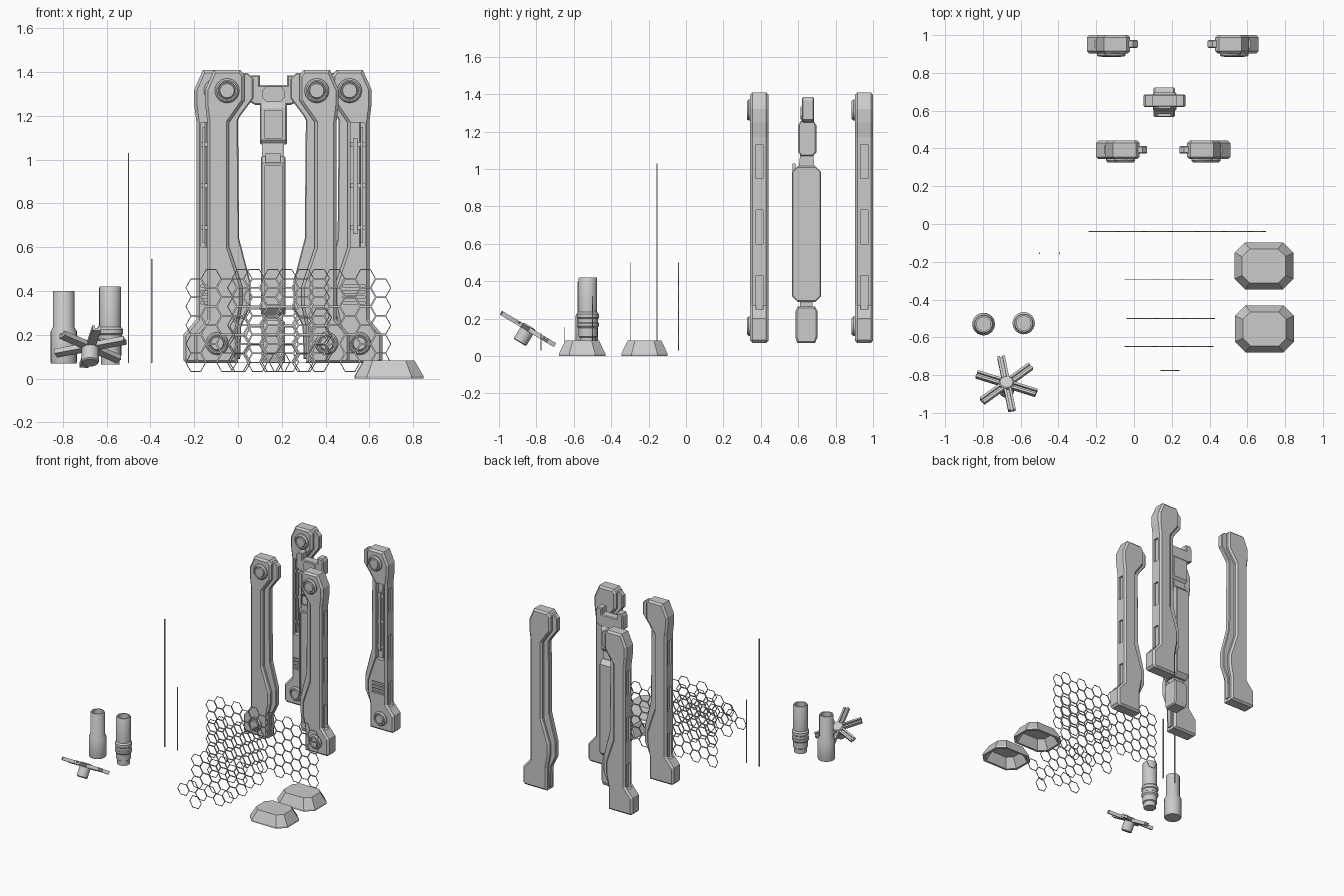
import bpy, bmesh, math
from mathutils import Matrix, Vector

if "Cube" in bpy.data.objects:
    bpy.data.objects.remove(bpy.data.objects["Cube"])

def finish(name, bm, smooth=False):
    bmesh.ops.recalc_face_normals(bm, faces=bm.faces)
    me = bpy.data.meshes.new(name)
    bm.to_mesh(me)
    bm.free()
    ob = bpy.data.objects.new(name, me)
    bpy.context.collection.objects.link(ob)
    if smooth:
        bpy.ops.object.select_all(action='DESELECT')
        ob.select_set(True)
        bpy.context.view_layer.objects.active = ob
        bpy.ops.object.shade_smooth_by_angle(angle=math.radians(35))
    return ob

def prism(name, pts, a, b, axis='y', bevel=0):
    """Extrude an (x,z) outline along y, or a (y,z) outline along x."""
    bm = bmesh.new()
    pos = lambda p, d: (p[0], d, p[1]) if axis == 'y' else (d, p[0], p[1])
    lo = [bm.verts.new(pos(p, a)) for p in pts]
    hi = [bm.verts.new(pos(p, b)) for p in pts]
    n = len(pts)
    caps = [bm.faces.new(lo), bm.faces.new(hi)]
    for i in range(n):
        bm.faces.new((lo[i], lo[(i + 1) % n], hi[(i + 1) % n], hi[i]))
    bmesh.ops.recalc_face_normals(bm, faces=bm.faces)
    if bevel:
        edges = list({e for f in caps for e in f.edges})
        bmesh.ops.bevel(bm, geom=edges, offset=bevel, segments=1, profile=0.5, affect='EDGES')
    return finish(name, bm)

def boxes(name, items, matrix=Matrix()):
    """One object from (x0,x1,y0,y1,z0,z1) boxes."""
    bm = bmesh.new()
    for x0, x1, y0, y1, z0, z1 in items:
        m = Matrix.Translation(((x0 + x1) / 2, (y0 + y1) / 2, (z0 + z1) / 2))
        m = m @ Matrix.Diagonal((abs(x1 - x0), abs(y1 - y0), abs(z1 - z0), 1))
        bmesh.ops.create_cube(bm, size=1, matrix=matrix @ m)
    return finish(name, bm)

def lathe(name, prof, matrix, n=24):
    bm = bmesh.new()
    rings = [[bm.verts.new(matrix @ Vector((r * math.cos(2 * math.pi * i / n),
              r * math.sin(2 * math.pi * i / n), h))) for i in range(n)] for r, h in prof]
    for p, q in zip(rings, rings[1:]):
        for i in range(n):
            bm.faces.new((p[i], p[(i + 1) % n], q[(i + 1) % n], q[i]))
    bm.faces.new(rings[0])
    bm.faces.new(rings[-1])
    return finish(name, bm, True)

def cut(ob, cutter):
    cutter.hide_render = True
    mod = ob.modifiers.new("cut", 'BOOLEAN')
    mod.operation, mod.object = 'DIFFERENCE', cutter
    dg = bpy.context.evaluated_depsgraph_get()
    ob.data = bpy.data.meshes.new_from_object(ob.evaluated_get(dg))
    ob.modifiers.clear()
    bpy.data.objects.remove(cutter)

def chamfered(x0, x1, z0, z1, c):
    return [(x0 + c, z0), (x1 - c, z0), (x1, z0 + c), (x1, z1 - c),
            (x1 - c, z1), (x0 + c, z1), (x0, z1 - c), (x0, z0 + c)]

# Pillars: u runs from the outer foot edge towards the inner lip
BODY = [(.015, .07), (.2, .07), (.2, .24), (.22, .34), (.22, .42), (.16, .6), (.16, 1.17),
        (.23, 1.27), (.23, 1.385), (.21, 1.41), (.09, 1.41), (.05, 1.32), (.05, 1.25),
        (.06, 1.17), (.06, .27), (0, .2), (0, .085)]
LIP = [(.1, .09), (.21, .09), (.215, .24), (.257, .33), (.257, .44), (.205, .64), (.2, 1.18),
       (.21, 1.2), (.27, 1.28), (.27, 1.37), (.245, 1.395), (.1, 1.395)]

def pillar(name, x0, s, y, detailed):
    P = lambda pts: [(x0 + s * u, z) for u, z in pts]
    body = prism(name + "_body", P(BODY), y, y + .098, bevel=.013)
    prism(name + "_inner_lip", P(LIP), y + .03, y + .07, bevel=.005)
    # side pockets, plus front channel and vents on the rear pair
    c = [(.03, .074, y + .03, y + .07, z, z + .18) for z in (.25, .6, .95)]
    if detailed:
        c += [(.08, .145, y - .02, y + .035, .6, 1.17)]
        c += [(.08, .18, y - .02, y + .015, .34 + .025 * i, .352 + .025 * i) for i in range(4)]
    cut(body, boxes("cutter", [(x0 + s * q[0], x0 + s * q[1]) + q[2:] for q in c]))
    if detailed:
        rails = [(.088, .1, .62, 1.15), (.115, .135, .66, 1.1)]
        boxes(name + "_channel_rails",
              [(x0 + s * a, x0 + s * b, y + .008, y + .04, z0, z1) for a, b, z0, z1 in rails]
              + [(x0 + s * .08, x0 + s * .145, y + .015, y + .04, z, z + .02) for z in (.68, .87, 1.06)])
    # round bolt covers on head and foot
    for part, u, z, r in (("head", .15, 1.315, .056), ("foot", .105, .16, .052)):
        m = Matrix.Translation((x0 + s * u, y, z)) @ Matrix.Rotation(math.pi / 2, 4, 'X')
        lathe(f"{name}_{part}_bolt", [(r, -.01), (r, .008), (r - .008, .017), (r - .014, .017),
              (r - .016, .012), (r - .02, .012), (r - .024, .018)], m)

pillar("rear_left_pillar", -.25, 1, .903, True)
pillar("rear_right_pillar", .66, -1, .903, True)
pillar("front_left_pillar", -.2, 1, .343, False)
pillar("front_right_pillar", .51, -1, .343, False)

# Centre post: side profiles extruded across x
post = prism("post_body", chamfered(.567, .722, .29, 1.015, .03), .104, .216, 'x', .006)
cut(post, boxes("cutter", [(.12, .2, .5, .575, .34, .97)]))
boxes("post_window", [(.125, .195, .57, .585, .98, 1.03)])
prism("post_neck", [(.6, .98), (.69, .98), (.675, 1.12), (.615, 1.12)], .11, .21, 'x')
head = prism("post_head", [(.6, 1.09), (.615, 1.07), (.68, 1.07), (.697, 1.09), (.697, 1.235),
             (.68, 1.26), (.615, 1.26), (.6, 1.235)], .1, .224, 'x', .006)
cut(head, boxes("cutter", [(.12, .2, .55, .607, 1.1, 1.225)]))
prism("post_visor", chamfered(.112, .212, 1.265, 1.335, .018), .612, .65)
prism("post_crossbar", [(.05, 1.265), (.08, 1.25), (.24, 1.25), (.272, 1.265), (.272, 1.365),
      (.262, 1.385), (.224, 1.385), (.224, 1.34), (.1, 1.34), (.1, 1.385), (.06, 1.385),
      (.05, 1.365)], .62, .685, bevel=.006)
boxes("post_lower_neck", [(.115, .205, .61, .675, .24, .31)])
prism("post_foot", [(.595, .07), (.69, .07), (.703, .1), (.703, .24), (.69, .265),
      (.598, .265), (.585, .24), (.585, .1)], .108, .214, 'x', .008)

# Hexagonal mesh panels
def hex_panel(name, x0, x1, y, z0, z1, cols, rows):
    R = (x1 - x0) / (1.5 * (cols - 1) + 2)
    H = (z1 - z0) / (rows + (.5 if cols > 1 else 0))
    bm = bmesh.new()
    for c in range(cols):
        for r in range(rows):
            cx, cz = x0 + R + 1.5 * R * c, z0 + H * (.5 + r + .5 * (c % 2))
            ring = [[bm.verts.new((cx + k * R * math.cos(i * math.pi / 3), y,
                     cz + k * H / math.sqrt(3) * math.sin(i * math.pi / 3))) for i in range(6)]
                    for k in (1, .91)]
            for i in range(6):
                j = (i + 1) % 6
                bm.faces.new((ring[0][i], ring[0][j], ring[1][j], ring[1][i]))
    bmesh.ops.remove_doubles(bm, verts=bm.verts, dist=.0005)
    ext = bmesh.ops.extrude_face_region(bm, geom=bm.faces[:], use_keep_orig=True)
    bmesh.ops.translate(bm, vec=(0, .004, 0),
                        verts=[v for v in ext["geom"] if isinstance(v, bmesh.types.BMVert)])
    finish(name, bm)

hex_panel("large_hex_panel", -.24, .7, -.042, .03, .5, 13, 5)
hex_panel("tall_hex_panel", -.05, .42, -.297, .03, .5, 6, 5)
hex_panel("medium_hex_panel", -.04, .43, -.502, .03, .32, 6, 3)
hex_panel("hex_row", -.05, .42, -.65, .03, .155, 6, 1)
hex_panel("single_hex", .14, .24, -.777, .03, .12, 1, 1)

# Thin upright rods
boxes("tall_rod", [(-.503, -.497, -.158, -.152, .07, 1.03)])
boxes("short_rod", [(-.397, -.391, -.158, -.152, .07, .545)])

# Tubes
lathe("left_tube", [(.058, .068), (.06, .075), (.06, .215), (.049, .235), (.049, .395),
      (.046, .4), (.037, .4), (.037, .36)], Matrix.Translation((-.796, -.53, 0)))
lathe("right_tube", [(.043, .065), (.043, .1), (.051, .105), (.051, .15), (.059, .16), (.059, .175),
      (.054, .18), (.054, .2), (.059, .205), (.059, .225), (.05, .235), (.05, .415), (.047, .42),
      (.038, .42), (.038, .38)], Matrix.Translation((-.584, -.525, 0)))

# Tilted six-armed spoke wheel with hub
T = Matrix.Translation((-.675, -.845, .145)) @ Matrix.Rotation(math.radians(-31), 4, 'X')
lathe("spoke_hub", [(.034, -.085), (.039, -.08), (.039, .012), (.034, .018)], T, 16)
for k in range(6):
    m = T @ Matrix.Rotation(math.radians(40 + 60 * k), 4, 'Z')
    boxes(f"spoke_{k + 1}", [(.02, .168, -.02, .02, -.012, 0), (.02, .168, -.02, -.007, 0, .012),
                             (.02, .168, .007, .02, 0, .012)], m)

# Hollow octagonal foot pads
def pad(name, cx, cy):
    bm = bmesh.new()
    rings = [[bm.verts.new((cx + x, cy + y, z)) for x, y in chamfered(-a, a, -b, b, c)]
             for a, b, c, z in ((.156, .124, .055, 0), (.156, .124, .055, .012),
                                (.115, .09, .04, .083))]
    inner = [[bm.verts.new((cx + x, cy + y, z)) for x, y in chamfered(-a, a, -b, b, c)]
             for a, b, c, z in ((.14, .108, .05, 0), (.1, .078, .036, .07))]
    for p, q in ((rings[0], rings[1]), (rings[1], rings[2]), (rings[0], inner[0]), (inner[0], inner[1])):
        for i in range(8):
            bm.faces.new((p[i], p[(i + 1) % 8], q[(i + 1) % 8], q[i]))
    bm.faces.new(rings[2])
    bm.faces.new(inner[1])
    finish(name, bm)

pad("rear_foot_pad", .688, -.222)
pad("front_foot_pad", .691, -.555)
